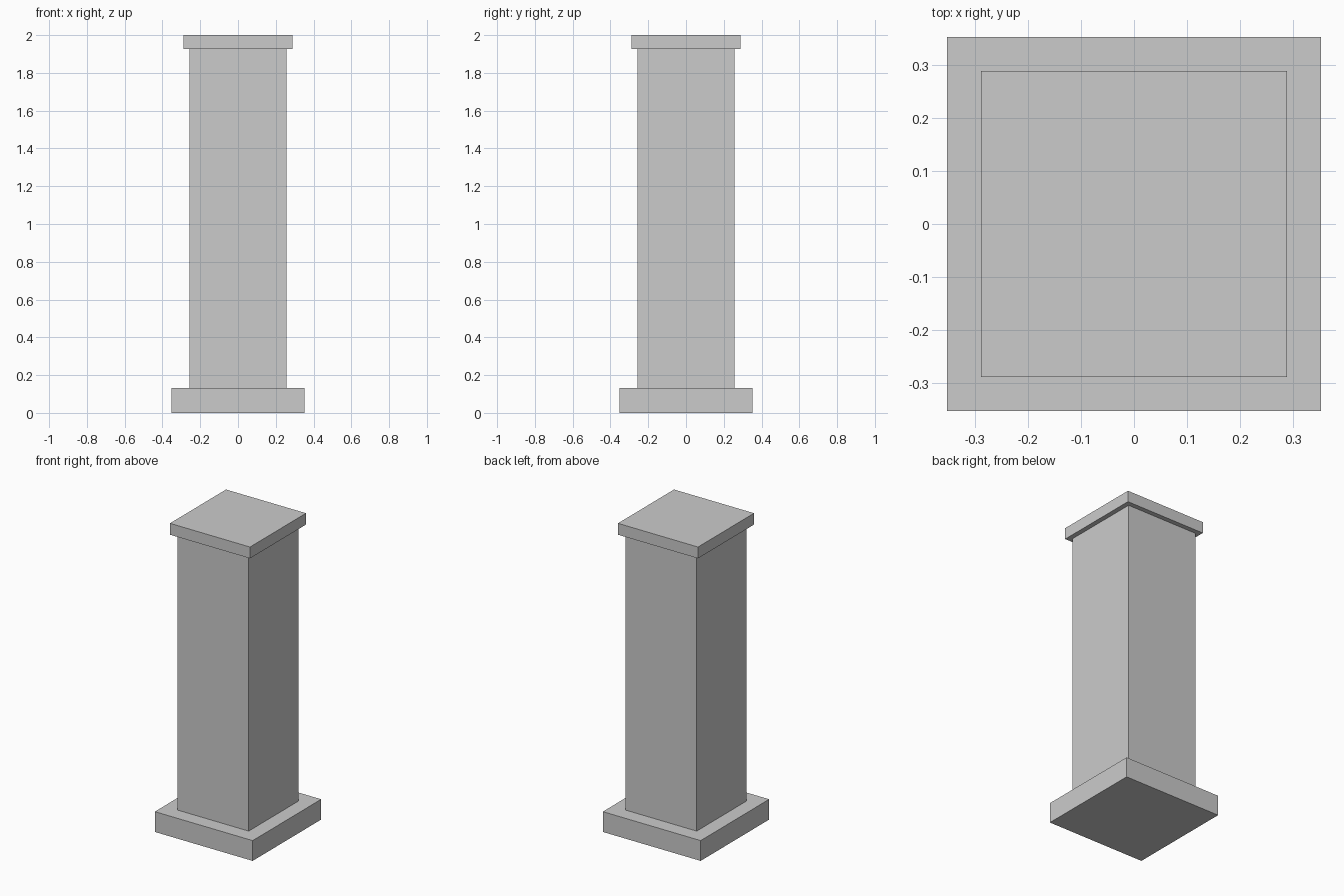
import bpy

if "Cube" in bpy.data.objects:
    bpy.data.objects.remove(bpy.data.objects["Cube"])

trim = bpy.data.materials.new("trim_grey")
trim.diffuse_color = (0.67, 0.665, 0.69, 1)
trim.use_nodes = True
trim.node_tree.nodes["Principled BSDF"].inputs["Base Color"].default_value = trim.diffuse_color


def block(name, half, z0, z1, mat=None):
    """Square block centred on the z axis, from z0 to z1."""
    bpy.ops.mesh.primitive_cube_add(size=1, location=(0, 0, (z0 + z1) / 2))
    ob = bpy.context.object
    ob.name = name
    ob.scale = (2 * half, 2 * half, z1 - z0)
    bpy.ops.object.transform_apply(location=False, rotation=False, scale=True)
    if mat:
        ob.data.materials.append(mat)
    return ob


# Wide plinth, plain square shaft, slightly overhanging cap
block("base_plinth", 0.352, 0.0, 0.132, trim)
block("pillar_shaft", 0.257, 0.132, 1.926)
block("top_cap", 0.288, 1.926, 2.0, trim)
